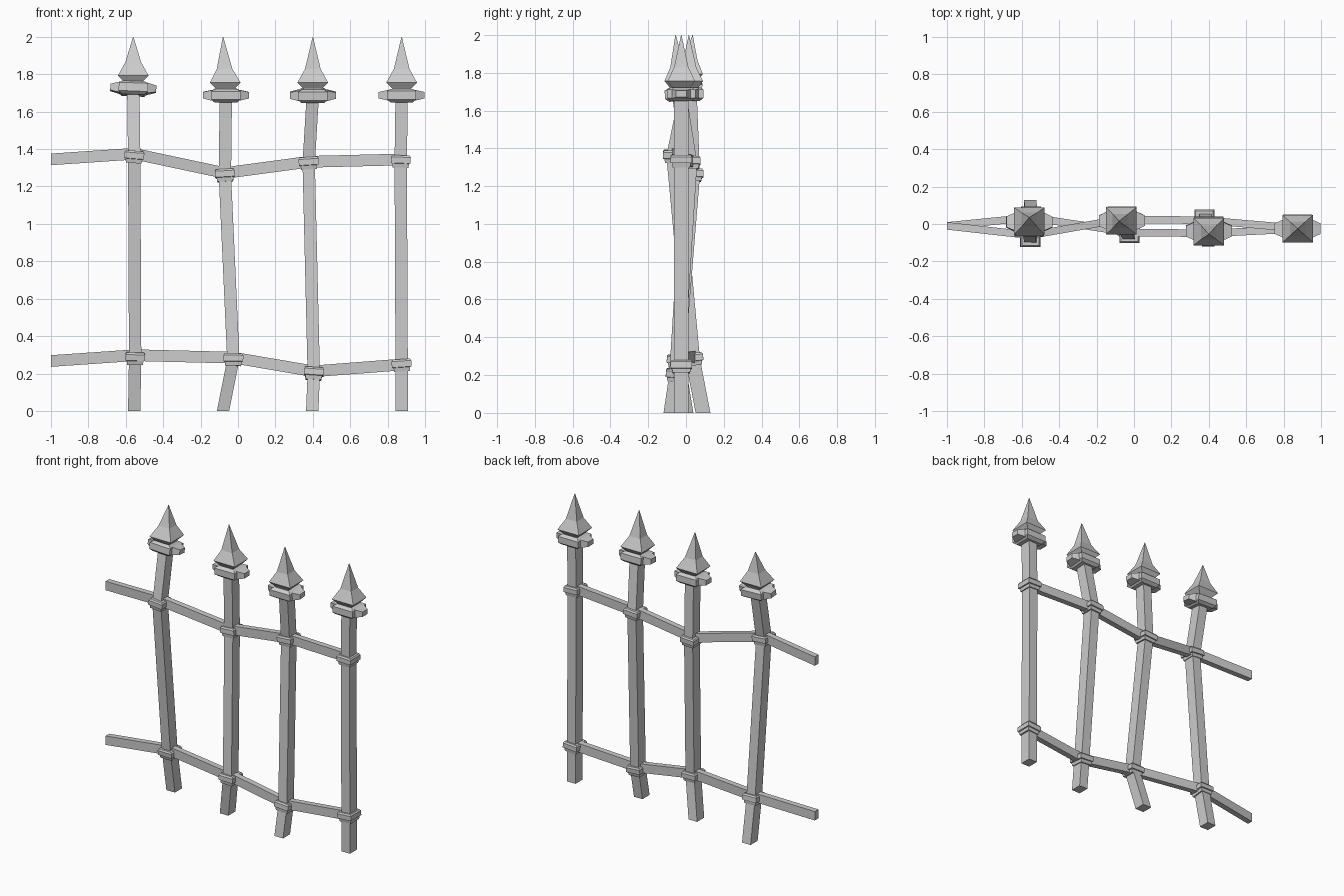
import bpy, bmesh
from mathutils import Vector, Matrix

if "Cube" in bpy.data.objects:
    bpy.data.objects.remove(bpy.data.objects["Cube"])


def loft(name, sections, u, v, mat=Matrix.Identity(4)):
    """Skin rectangular sections (centre, half_u, half_v) and cap both ends."""
    bm = bmesh.new()
    u, v = Vector(u), Vector(v)
    rings = []
    for c, a, b in sections:
        rings.append([bm.verts.new(mat @ (Vector(c) + u * a * i + v * b * j))
                      for i, j in ((-1, -1), (1, -1), (1, 1), (-1, 1))])
    for r, s in zip(rings, rings[1:]):
        for k in range(4):
            n = (k + 1) % 4
            bm.faces.new((r[k], r[n], s[n], s[k]))
    bm.faces.new(rings[0][::-1])
    bm.faces.new(rings[-1])
    bmesh.ops.recalc_face_normals(bm, faces=bm.faces)
    me = bpy.data.meshes.new(name)
    bm.to_mesh(me)
    bm.free()
    ob = bpy.data.objects.new(name, me)
    bpy.context.collection.objects.link(ob)
    return ob


X, Y, Z = (1, 0, 0), (0, 1, 0), (0, 0, 1)


def place(p, lean=0.0, roll=0.0):
    return Matrix.Translation(p) @ Matrix.Rotation(roll, 4, 'Y') @ Matrix.Rotation(-lean, 4, 'X')


# each post: foot, lower joint, upper joint, crown; then tip and joint rolls
posts = [
    ([(-.555, .09, 0), (-.55, .035, .285), (-.555, -.065, 1.36), (-.56, .01, 1.725)],
     (-.56, .035, 2), (.02, .08, .04)),
    ([(-.08, 0, 0), (-.025, -.045, .275), (-.07, .035, 1.26), (-.065, .018, 1.688)],
     (-.08, .015, 2), (.02, -.06, 0)),
    ([(.397, -.08, 0), (.405, -.05, .2), (.378, .02, 1.325), (.4, -.037, 1.688)],
     (.4, -.055, 2), (.07, -.07, 0)),
    ([(.875, -.025, 0), (.875, -.025, .245), (.87, -.025, 1.335), (.875, -.025, 1.688)],
     (.875, -.025, 2), (-.07, .04, 0)),
]

for path, tip, rolls in posts:
    # bent square bar
    loft("post", [(p, .033, .039) for p in path], X, Y)

    # stepped clamps at the rail crossings
    for k in (1, 2):
        a, b = Vector(path[k - 1]), Vector(path[k + 1])
        lean = (b.y - a.y) / (b.z - a.z)
        loft("clamp", [((0, 0, -.034), .042, .046), ((0, 0, -.012), .045, .05),
                       ((0, 0, -.01), .053, .057), ((0, 0, .022), .053, .057),
                       ((0, 0, .032), .046, .05)], X, Y, place(path[k], lean, rolls[k - 1]))

    # collar below the spear head, with tapered side prongs
    a, b = Vector(path[2]), Vector(path[3])
    m = place(b, .5 * (b.y - a.y) / (b.z - a.z), rolls[2])
    loft("collar", [((0, 0, -.038), .06, .055), ((0, 0, -.022), .078, .075),
                    ((0, 0, .022), .078, .075), ((0, 0, .034), .06, .055)], X, Y, m)
    loft("collar_prongs", [((-.123, 0, 0), .028, .017), ((-.075, 0, 0), .05, .028),
                           ((.075, 0, 0), .05, .028), ((.123, 0, 0), .028, .017)], Y, Z, m)

    # flared spear head
    h = 2 - b.z
    d = Vector(tip) - b
    loft("spear_head", [(b + d * (z / h), rx, ry) for z, rx, ry in
                        ((.015, .045, .045), (.035, .05, .048), (.068, .082, .073),
                         (.14, .042, .038), (h, .001, .001))], X, Y)

# rails threading through the joints
lower = [(-1, -.01, .267), (-.55, .035, .298), (-.025, -.045, .285),
         (.405, -.05, .212), (.9, -.025, .25)]
upper = [(-1, -.01, 1.345), (-.555, -.06, 1.375), (-.07, .025, 1.272),
         (.378, .02, 1.332), (.9, -.025, 1.345)]
for name, path in (("lower_rail", lower), ("upper_rail", upper)):
    loft(name, [(p, .02, .031) for p in path], Y, Z)
